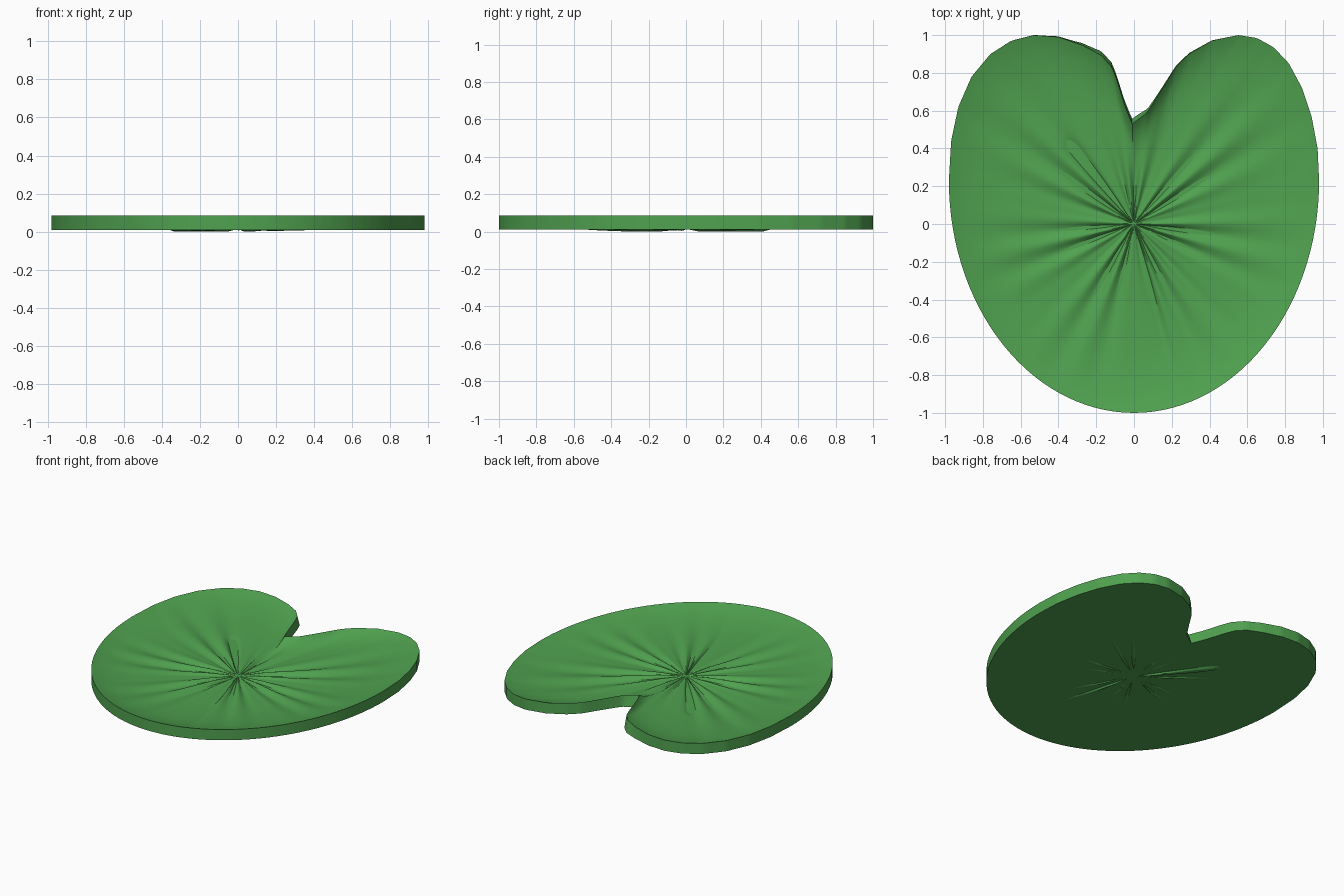
import bpy, bmesh, math
from mathutils.geometry import interpolate_bezier

if "Cube" in bpy.data.objects:
    bpy.data.objects.remove(bpy.data.objects["Cube"])

N, RINGS = 360, 40
BOTTOM, RIM = 0.01, 0.085

# Leaf outline: two lobes with a notch at the back, half ellipse at the front
lobes = [(0.98, 0.23), (0.972, 0.4), (0.94, 0.57), (0.89, 0.72), (0.82, 0.85),
         (0.74, 0.935), (0.65, 0.985), (0.55, 1.0), (0.41, 0.97), (0.29, 0.90),
         (0.22, 0.83), (0.14, 0.70), (0.07, 0.59), (-0.01, 0.53), (-0.05, 0.63),
         (-0.08, 0.73), (-0.11, 0.82), (-0.17, 0.89), (-0.27, 0.945), (-0.40, 0.99),
         (-0.53, 1.0), (-0.65, 0.97), (-0.76, 0.90), (-0.86, 0.78), (-0.93, 0.62),
         (-0.968, 0.44), (-0.98, 0.23)]
front = [(-0.98 * math.cos(math.pi * i / 60), 0.23 - 1.23 * math.sin(math.pi * i / 60))
         for i in range(1, 60)]
outline = lobes + front


def radius(a):
    """Distance from the centre to the outline along angle a."""
    dx, dy = math.cos(a), math.sin(a)
    for (x1, y1), (x2, y2) in zip(outline, outline[1:] + outline[:1]):
        c1, c2 = dx * y1 - dy * x1, dx * y2 - dy * x2
        if c1 <= 0 < c2 and x1 * dx + y1 * dy > 0:
            k = c1 / (c1 - c2)
            return (x1 + (x2 - x1) * k) * dx + (y1 + (y2 - y1) * k) * dy
    return 1.0


def bump(d, width):
    return math.exp(-(d / width) ** 2)


def height(deg, r, t):
    """Dished upper surface with radial folds."""
    a = math.radians(deg)
    z = 0.014 + 0.020 * t ** 2 + (RIM - 0.034) * t ** 6
    fade = min(1, r / 0.18) * max(0, 1 - t ** 2) ** 1.3
    wave = 0.65 * math.sin(19 * a + 0.6) + 0.4 * math.sin(26 * a + 2.0) + 0.15
    z += 0.013 * fade * wave
    # two deeper creases
    z -= 0.022 * fade * bump(deg - 129, 3.5) * (1 if r < 0.5 else bump(r - 0.5, 0.06))
    z -= 0.022 * fade * bump(deg - 285, 3)
    return max(z, 0.0)


bm = bmesh.new()
R = [radius(math.radians(d)) for d in range(N)]


def ring(t):
    verts = []
    for d in range(N):
        a, r = math.radians(d), R[d] * t
        verts.append(bm.verts.new((r * math.cos(a), r * math.sin(a), height(d, r, t))))
    return verts


def bridge(a, b):
    for i in range(N):
        j = (i + 1) % N
        bm.faces.new((a[i], b[i], b[j], a[j]))


# Upper surface
rings = [ring((k + 1) / RINGS) for k in range(RINGS)]
centre = bm.verts.new((0, 0, 0.014))
for i in range(N):
    bm.faces.new((centre, rings[0][i], rings[0][(i + 1) % N]))
for inner, outer in zip(rings, rings[1:]):
    bridge(inner, outer)

# Outer wall, leaning out slightly inside the notch, and flat underside
base = []
for d in range(N):
    a = math.radians(d)
    r = R[d] * (1 + 0.05 * bump(d - 91, 13))
    base.append(bm.verts.new((r * math.cos(a), min(1.0, r * math.sin(a)), BOTTOM)))
bridge(rings[-1], base)
bm.faces.new(base[::-1])
bmesh.ops.recalc_face_normals(bm, faces=bm.faces)

mesh = bpy.data.meshes.new("lily_pad")
bm.to_mesh(mesh)
bm.free()
pad = bpy.data.objects.new("lily_pad", mesh)
bpy.context.collection.objects.link(pad)

green = bpy.data.materials.new("leaf_green")
green.diffuse_color = (0.08, 0.36, 0.08, 1)
green.use_nodes = True
green.node_tree.nodes["Principled BSDF"].inputs["Base Color"].default_value = green.diffuse_color
mesh.materials.append(green)

bpy.context.view_layer.objects.active = pad
pad.select_set(True)
bpy.ops.object.shade_smooth_by_angle(angle=math.radians(40))
